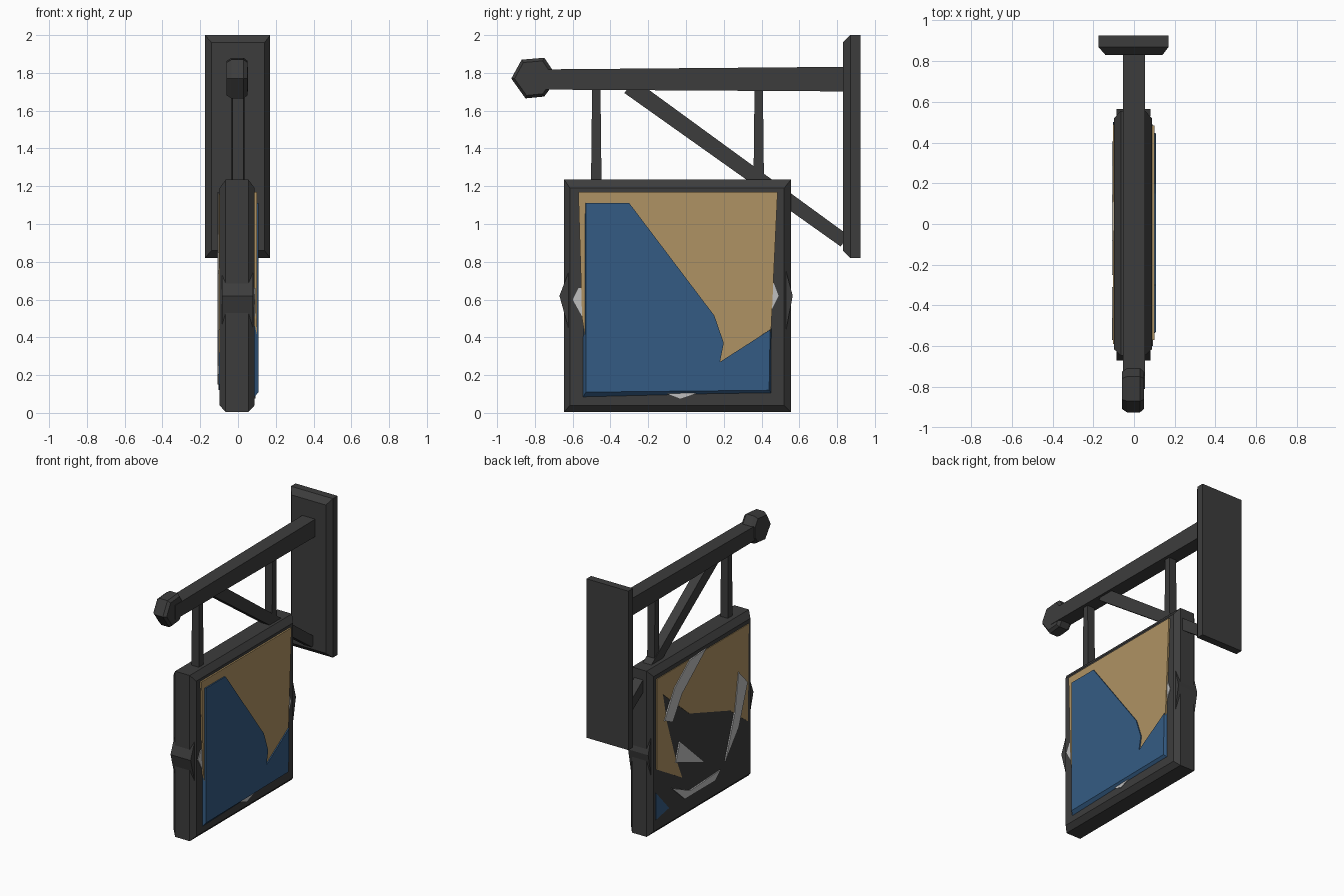
import bpy, bmesh
from mathutils import Vector

cube = bpy.data.objects.get("Cube")
if cube:
    bpy.data.objects.remove(cube, do_unlink=True)


def material(name, rgb):
    m = bpy.data.materials.new(name)
    m.use_nodes = True
    m.diffuse_color = (*rgb, 1)
    m.node_tree.nodes["Principled BSDF"].inputs["Base Color"].default_value = (*rgb, 1)
    return m


IRON = material("dark_iron", (0.046, 0.046, 0.046))
TAN = material("tan", (0.43, 0.29, 0.125))
BLUE = material("blue", (0.034, 0.105, 0.23))
PALE = material("pale_grey", (0.52, 0.52, 0.52))


def loft(name, mat, sections):
    """Join matching 3D outlines into a closed, flat-shaded solid."""
    bm = bmesh.new()
    rings = [[bm.verts.new(p) for p in s] for s in sections]
    bm.faces.new(rings[0])
    bm.faces.new(rings[-1])
    n = len(rings[0])
    for a, b in zip(rings, rings[1:]):
        for i in range(n):
            j = (i + 1) % n
            bm.faces.new((a[i], a[j], b[j], b[i]))
    bmesh.ops.recalc_face_normals(bm, faces=bm.faces)
    mesh = bpy.data.meshes.new(name)
    bm.to_mesh(mesh)
    bm.free()
    mesh.materials.append(mat)
    obj = bpy.data.objects.new(name, mesh)
    bpy.context.collection.objects.link(obj)
    return obj


def at_x(x, outline):
    return [(x, y, z) for y, z in outline]


def slab(name, mat, x0, x1, outline):
    return loft(name, mat, [at_x(x0, outline), at_x(x1, outline)])


def rect(a0, a1, b0, b1):
    return [(a0, b0), (a1, b0), (a1, b1), (a0, b1)]


def bar(name, start, end, half_x, half_a, half_b):
    """Square bar in the x = 0 plane, tapering between two half depths."""
    s, e = Vector((0, *start)), Vector((0, *end))
    side = Vector((1, 0, 0)).cross((e - s).normalized())
    ring = lambda c, h: [c + Vector((u * half_x, 0, 0)) + side * v * h
                         for u, v in ((-1, -1), (1, -1), (1, 1), (-1, 1))]
    return loft(name, IRON, [ring(s, half_a), ring(e, half_b)])


# Wall plate with chamfered front
plate = lambda y, o: [(x, y, z) for x, z in o]
loft("wall_plate", IRON, [plate(0.925, rect(-0.175, 0.17, 0.82, 2.0)),
                          plate(0.87, rect(-0.175, 0.17, 0.82, 2.0)),
                          plate(0.83, rect(-0.14, 0.14, 0.86, 1.96))])

# Beam, brace and hangers
bar("beam", (-0.81, 1.765), (0.84, 1.767), 0.053, 0.053, 0.065)
bar("brace", (-0.3, 1.73), (0.84, 0.91), 0.035, 0.045, 0.036)
for label, y in (("front", -0.475), ("back", 0.385)):
    bar(label + "_hanger", (y, 1.2), (y, 1.73), 0.03, 0.028, 0.022)

# Faceted finial
knob = [(-0.925, 1.77), (-0.87, 1.87), (-0.75, 1.88), (-0.71, 1.82),
        (-0.71, 1.73), (-0.75, 1.675), (-0.85, 1.665)]
knob_inner = [(-0.81 + (y + 0.81) * 0.85, 1.77 + (z - 1.77) * 0.85) for y, z in knob]
loft("finial", IRON, [at_x(-0.06, knob_inner), at_x(-0.035, knob),
                      at_x(0.03, knob), at_x(0.05, knob_inner)])

# Sign board with chamfered edges
outer = rect(-0.645, 0.555, 0.005, 1.235)
inner = rect(-0.615, 0.52, 0.04, 1.19)
loft("sign_frame", IRON, [at_x(-0.098, inner), at_x(-0.065, outer),
                          at_x(0.055, outer), at_x(0.088, inner)])

# Pointed bosses on the frame edges
for label, edge, tip in (("front", -0.62, -0.67), ("back", 0.53, 0.565)):
    slab(label + "_boss", IRON, -0.085, 0.08,
         [(edge, 0.75), (tip, 0.62), (edge, 0.44)])

# Left face: tan panel, pale tips and a raised blue field
slab("left_tan_panel", TAN, 0.08, 0.1,
     [(-0.57, 1.17), (0.485, 1.17), (0.45, 0.43), (0.2, 0.2), (-0.5, 0.2), (-0.55, 0.5)])
tips = ([(-0.6, 0.6), (-0.57, 0.66), (-0.5, 0.66), (-0.5, 0.42)],
        [(0.49, 0.62), (0.46, 0.7), (0.4, 0.68), (0.42, 0.48)],
        [(-0.03, 0.075), (-0.12, 0.11), (0.07, 0.11)])
for i, tip in enumerate(tips):
    slab(f"left_pale_tip_{i + 1}", PALE, 0.086, 0.093, tip)
field = [(-0.53, 1.11), (-0.3, 1.11), (0.15, 0.515), (0.2, 0.37),
         (0.18, 0.27), (0.445, 0.44), (0.44, 0.12), (-0.53, 0.11)]
field_base = field[:5] + [(0.455, 0.45), (0.455, 0.1), (-0.55, 0.075)]
field_base[0] = (-0.54, 1.115)
loft("left_blue_field", BLUE, [at_x(0.08, field_base), at_x(0.108, field)])

# Right face: tan regions, blue corner and broken pale ring
slab("right_tan_panel", TAN, -0.103, -0.09,
     [(0.49, 1.16), (-0.59, 1.16), (-0.58, 0.44), (-0.37, 0.6), (0.107, 0.76), (0.417, 1.02),
      (0.37, 0.795), (0.274, 0.506), (0.19, 0.316), (0.49, 0.49)])
slab("right_blue_corner", BLUE, -0.103, -0.09, [(0.5, 0.32), (0.345, 0.15), (0.5, 0.12)])
shards = ([(-0.083, 1.17), (0.107, 1.16), (0.286, 1.02), (0.405, 0.82), (0.31, 0.775), (0.2, 0.945)],
          [(-0.464, 0.85), (-0.57, 0.737), (-0.464, 0.44), (-0.31, 0.25), (-0.42, 0.57)],
          [(0.32, 0.287), (0.107, 0.19), (-0.25, 0.205), (-0.19, 0.15), (0.167, 0.15)],
          [(0.226, 0.6), (-0.07, 0.33), (0.274, 0.46)])
for i, shard in enumerate(shards):
    slab(f"right_ring_shard_{i + 1}", PALE, -0.109, -0.1, shard)
